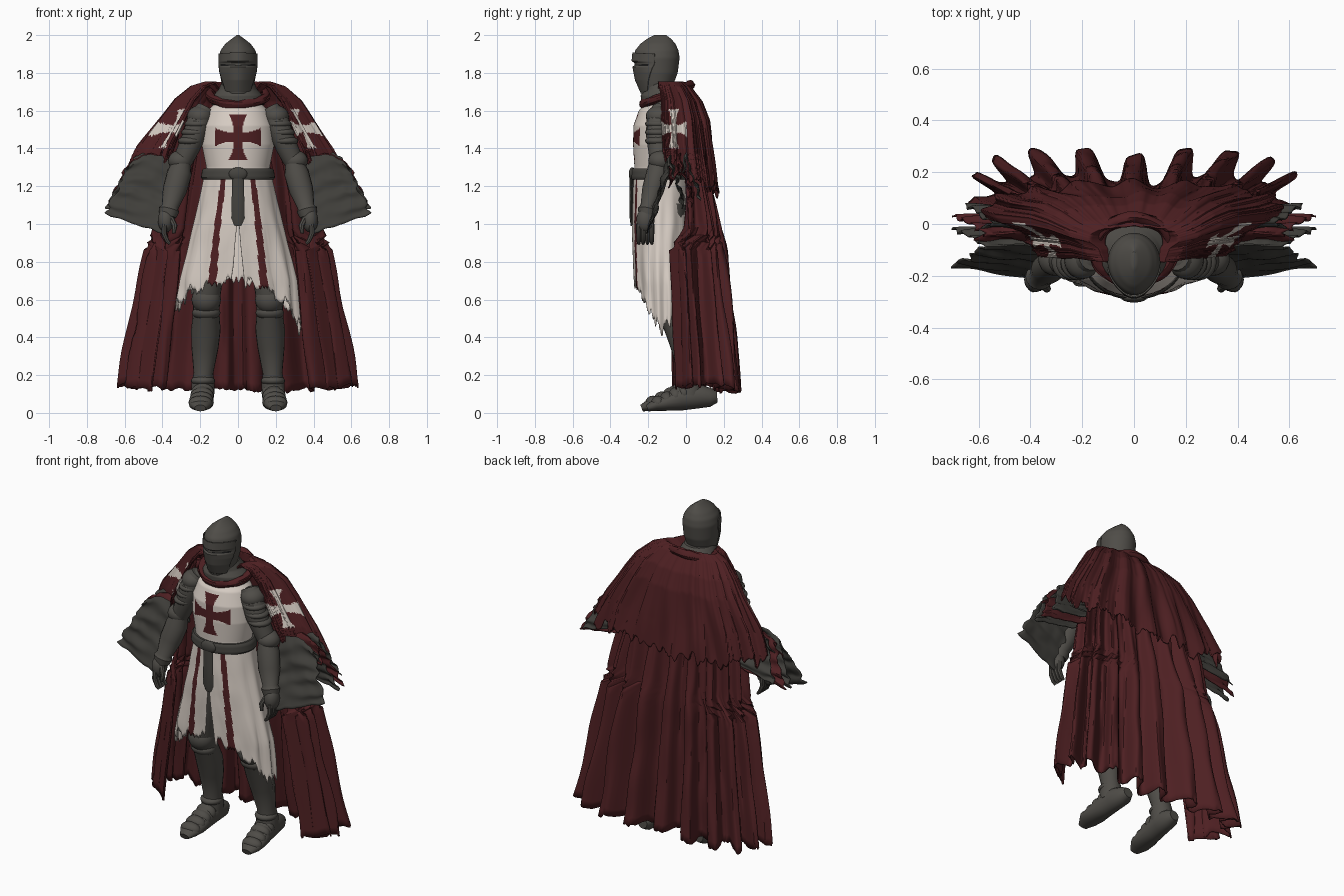
import bpy, bmesh, math
from math import sin, cos, pi
from mathutils import Vector, noise

if "Cube" in bpy.data.objects:
    bpy.data.objects.remove(bpy.data.objects["Cube"])


def material(name, r, g, b):
    m = bpy.data.materials.new(name)
    m.use_nodes = True
    m.diffuse_color = (r, g, b, 1)
    m.node_tree.nodes["Principled BSDF"].inputs["Base Color"].default_value = (r, g, b, 1)
    return m


steel = material("dull steel", 0.078, 0.073, 0.064)
leather = material("dark leather", 0.060, 0.057, 0.050)
charcoal = material("charcoal cloth", 0.050, 0.048, 0.042)
red = material("deep red cloth", 0.076, 0.014, 0.016)
white = material("off white cloth", 0.68, 0.61, 0.55)
black = material("slit black", 0.01, 0.01, 0.01)
parts = []


def finish(name, bm, mats, rule=None, thick=0):
    mesh = bpy.data.meshes.new(name)
    bmesh.ops.recalc_face_normals(bm, faces=bm.faces)
    if rule:
        for f in bm.faces:
            f.material_index = rule(f.calc_center_median())
    bm.to_mesh(mesh)
    bm.free()
    for m in mats:
        mesh.materials.append(m)
    ob = bpy.data.objects.new(name, mesh)
    bpy.context.collection.objects.link(ob)
    if thick:
        mod = ob.modifiers.new("thickness", "SOLIDIFY")
        mod.thickness = thick
    parts.append(ob)
    return ob


def grid(name, f, nu, nv, mats, rule=None, closed=False, cap=False, thick=0):
    """Surface from f(u, v); closed joins u, cap fills both ends of v."""
    bm = bmesh.new()
    n = nu if closed else nu + 1
    rows = [[bm.verts.new(f(i / nu, j / nv)) for i in range(n)] for j in range(nv + 1)]
    for a, b in zip(rows, rows[1:]):
        for i in range(nu):
            k = (i + 1) % n
            bm.faces.new((a[i], a[k], b[k], b[i]))
    if cap:
        bm.faces.new(rows[0])
        bm.faces.new(rows[-1])
    return finish(name, bm, mats, rule, thick)


def blend(t, rows):
    """Interpolate the columns of rows, keyed by their first column."""
    for p, q in zip(rows, rows[1:]):
        if t <= q[0]:
            k = (t - p[0]) / (q[0] - p[0])
            return [x + (y - x) * k for x, y in zip(p[1:], q[1:])]
    return rows[-1][1:]


def shell(name, rows, mats, rule=None, nu=48, nv=24, beak=0.0):
    """Upright elliptical body from rows of (z, rx, ry, centre y)."""
    def f(u, v):
        z = rows[0][0] + v * (rows[-1][0] - rows[0][0])
        rx, ry, cy = blend(z, rows)
        a = 2 * pi * u
        return rx * sin(a), cy - ry * cos(a) * (1 + beak * max(cos(a), 0) ** 6), z
    return grid(name, f, nu, nv, mats, rule, closed=True, cap=True)


def tube(name, pts, mat, n=16):
    """Limb through points (x, y, z, side radius, depth radius)."""
    ps = [Vector(p[:3]) for p in pts]

    def f(u, v):
        i = round(v * (len(pts) - 1))
        t = (ps[min(i + 1, len(ps) - 1)] - ps[max(i - 1, 0)]).normalized()
        side = Vector((1, 0, 0))
        side = (side - t * side.dot(t)).normalized()
        a = 2 * pi * u
        return ps[i] + side * cos(a) * pts[i][3] + t.cross(side) * sin(a) * pts[i][4]
    return grid(name, f, n, len(pts) - 1, [mat], closed=True, cap=True)


def ball(name, loc, scale, mat):
    bm = bmesh.new()
    bmesh.ops.create_uvsphere(bm, u_segments=20, v_segments=12, radius=1)
    for v in bm.verts:
        v.co = Vector(loc) + Vector([c * s for c, s in zip(v.co, scale)])
    return finish(name, bm, [mat])


def rough(a, b, size):
    return noise.noise(Vector((a, b, 3.7))) * size


def in_cross(a, b, size):
    hi, lo = max(abs(a), abs(b)), min(abs(a), abs(b))
    return hi < size and lo < size * (0.19 + 0.22 * (hi / size) ** 3)


def power(c, p):
    return math.copysign(abs(c) ** p, c)


# Helmet, pointed visor with eye slit, gorget
shell("helmet", [(1.69, .07, .07, -.165), (1.74, .086, .088, -.155), (1.80, .097, .106, -.15),
                 (1.88, .102, .116, -.15), (1.92, .092, .110, -.15), (1.955, .066, .088, -.145),
                 (1.98, .034, .062, -.14), (2.0, .006, .03, -.135)], [steel], nv=40, beak=.08)


def visor(u, v):
    a = (u - .5) * (1.7 + 1.1 * min(1, v * 1.3))
    z = 1.705 + .195 * v
    out = blend(v, [(0, .088), (.3, .112), (.64, .124), (.67, .114), (.74, .114), (.78, .128), (1, .124)])[0]
    return ((.088 + .018 * min(1, v * 2)) * sin(a),
            -.145 - out * cos(a) * (1 + .12 * max(cos(a), 0) ** 6), z + .012 * cos(a) * (v - .4))


grid("visor", visor, 40, 60, [steel, black],
     lambda c: int(1.838 < c.z < 1.846 and c.y < -.2 and abs(c.x) > .015), thick=.006)
shell("gorget", [(1.63, .14, .12, -.115), (1.68, .13, .125, -.115), (1.71, .105, .105, -.12),
                 (1.75, .085, .09, -.135)], [steel])

# Surcoat with chest cross
shell("surcoat", [(1.22, .175, .14, -.135), (1.3, .168, .138, -.135), (1.42, .192, .15, -.13),
                  (1.52, .188, .148, -.13), (1.6, .16, .125, -.125), (1.65, .11, .09, -.115)],
      [white, red], lambda c: int(c.y < -.13 and in_cross(c.x, c.z - 1.46, .121)), nu=200, nv=80)


# Skirt with two stripes, a front slit and a torn hem
def skirt(u, v):
    gap = .18 * max(0, v - .35)
    a = gap + u * (2 * pi - 2 * gap)
    s = sin(a)
    hem = .70 - (.25 if s > 0 else .13) * abs(s) ** 3 + rough(a * 7, 0, .05) + rough(a * 25, 1, .05)
    z = 1.25 + (hem - 1.25) * v
    rx, ry = blend(1.25 - z, [(0, .18, .145), (.25, .235, .155), (.55, .31, .145), (.8, .335, .13)])
    k = 1 + .03 * v * cos(a * 13) + rough(a * 3, v * 4, .03)
    return rx * s * k, -.13 - ry * cos(a) * k, z


def stripe(c):
    a = math.atan2(c.x / blend(1.25 - c.z, [(0, .18), (.25, .235), (.55, .31), (.8, .335)])[0],
                   -(c.y + .13) / .15)
    return int(abs(abs(a) - .46) < .075)


grid("skirt", skirt, 220, 30, [white, red], stripe, thick=.006)

# Belt, buckle and hanging strap
shell("belt", [(1.235, .188, .153, -.135), (1.245, .196, .158, -.135), (1.285, .19, .156, -.135),
               (1.295, .18, .15, -.135)], [leather], nv=6)
ball("belt_knot", (0, -.285, 1.265), (.05, .018, .035), leather)
tube("belt_strap", [(0, -.288, 1.27, .03, .01), (0, -.29, 1.15, .033, .01),
                    (0, -.288, 1.03, .036, .01), (0, -.285, .99, .018, .008)], leather, 8)


# Long pleated cape
def cape(u, v):
    z, w, yc, d, span = blend(v, [(0, 1.62, .28, -.01, .06, 1.7), (.3, 1.2, .40, .015, .105, 1.7),
                                  (.46, .95, .44, .03, .135, 1.75), (.52, .87, .47, .035, .145, 2.25),
                                  (1, .12, .60, .08, .175, 2.2)])
    a = (u * 2 - 1) * span
    c = cos(a)
    fold = (.008 + .04 * v) * math.tanh(2.2 * cos(a * 2 * pi / .33 + rough(a, v, .8)))
    fold += rough(a * 9, v * 5, .02)
    y = yc + d * power(c, .5 if c > 0 else .8) + fold * (.3 + abs(c)) - .05 * v * max(c, 0) ** 30
    z += v * v * (.03 * sin(a) ** 4 + rough(a * 8, 5, .03) + rough(a * 30, 2, .02))
    return (w + fold) * sin(a), y, z


grid("cape", cape, 280, 36, [red], thick=.008)


# Shoulder mantle; its front edge tucks in and carries a pale cross on each side
def mantle(u, v):
    z, w, yc, d, span = blend(v, [(0, 1.70, .11, -.08, .07, 2.7), (.12, 1.755, .17, -.07, .06, 2.6),
                                  (.25, 1.73, .25, -.05, .075, 2.55), (.4, 1.66, .335, -.02, .10, 2.55),
                                  (.53, 1.57, .40, -.005, .12, 2.55), (.78, 1.40, .515, .005, .135, 2.55),
                                  (1, 1.27, .575, .02, .14, 2.4)])
    a = (u * 2 - 1) * span
    c = cos(a)
    fold = v * (.012 * cos(a * 17) + rough(a * 6, v * 2, .035)) * (1 if c > 0 else .4)
    z += v ** 2 * (-.09 * max(c, 0) + rough(a * 9, 8, .07) + rough(a * 28, 4, .04))
    y = yc + fold * c + (d * c ** .6 if c > 0 else (.07 + .085 * min(1, v * 1.9)) * c)
    tuck = blend(-c, [(-1, 1), (0, 1), (.28, .79), (1, .66)])[0]
    side = math.copysign(tuck, sin(a)) if c < 0 else sin(a)
    return (w + fold) * side, y, z


grid("mantle", mantle, 300, 80, [red, white],
     lambda c: int(c.y < .03 and abs(c.x) > .2 and in_cross(c.y + .065, (c.z - 1.505) * .66, .068)), thick=.008)


# Rolled cloth collar, low at the front
def collar(u, v):
    a, b = 2 * pi * u, 2 * pi * v
    r = .021 + rough(a * 2, b, .008)
    return ((.15 + r * cos(b)) * sin(a), -.1 - (.125 + r * cos(b)) * cos(a),
            1.685 - .052 * cos(a) + r * 1.1 * sin(b))


grid("collar", collar, 60, 12, [red], closed=True)

for s, side in ((1, "left"), (-1, "right")):
    # Arm: plates, elbow, gauntlet
    tube(side + "_upper_arm", [(s * .17, -.13, 1.61, .05, .05), (s * .20, -.145, 1.56, .066, .064),
                               (s * .23, -.15, 1.47, .062, .062), (s * .28, -.14, 1.36, .055, .055),
                               (s * .30, -.14, 1.32, .05, .05)], steel)
    tube(side + "_forearm", [(s * .295, -.14, 1.34, .045, .05), (s * .31, -.15, 1.27, .065, .06),
                             (s * .335, -.175, 1.18, .064, .058), (s * .36, -.2, 1.09, .045, .042),
                             (s * .365, -.205, 1.075, .055, .05), (s * .372, -.21, 1.04, .045, .042)], steel)
    ball(side + "_pauldron", (s * .2, -.135, 1.57), (.07, .078, .058), steel)
    for k in range(3):
        ball(side + "_arm_plate", (s * (.215 + .018 * k), -.147, 1.53 - .045 * k), (.068, .07, .028), steel)
    ball(side + "_elbow", (s * .305, -.135, 1.335), (.065, .065, .055), steel)
    ball(side + "_palm", (s * .382, -.215, 1.02), (.042, .048, .065), steel)
    for k in range(4):
        y = -.25 + .023 * k
        tube(side + "_finger", [(s * .39, y, 1.0, .015, .014), (s * .392, y, .95, .014, .013),
                                (s * .375, y, .91, .012, .012), (s * .36, y, .895, .008, .008)], steel, 8)
    tube(side + "_thumb", [(s * .355, -.235, 1.03, .016, .016), (s * .335, -.25, .99, .015, .015),
                           (s * .34, -.255, .95, .009, .009)], steel, 8)

    # Wide hanging sleeve: long in front, short behind, with red and dark inner layers
    def sleeve(u, v, s=s, layer=0):
        t = abs(v * 2 - 1)
        x = (1 - t) * (.35 + .22 * u) + t * (.38 + .32 * u)
        if v > .5:
            low, y = 1.14 - .06 * u, -.09 + t * .08
        else:
            low, y = .945 + .115 * u, -.09 + t * (-.13 + .055 * u)
        z = (1 - t) * (1.34 + .14 * u * (1 - u) - .02 * u) + t * low
        y += .006 * sin(t * 26 + u * 3) + rough(u * 2, v * 16, .016)
        x += u * rough(v * 18, 6 + layer, .022)
        return s * x, y + layer * .05, z + layer * .01 + rough(u * 6, v * 5, .012)
    grid(side + "_sleeve", sleeve, 20, 60, [charcoal], thick=.006)
    grid(side + "_sleeve_lining", lambda u, v: sleeve(u, .3 + v * .7, layer=1), 20, 40, [red], thick=.006)
    grid(side + "_sleeve_back", lambda u, v: sleeve(u * .9, .35 + v * .6, layer=1.8), 20, 40, [charcoal],
         thick=.006)

    # Leg: thigh, knee, greave, plated shoe
    tube(side + "_leg", [(s * .10, -.10, 1.1, .09, .1), (s * .14, -.11, .85, .09, .09),
                         (s * .165, -.11, .68, .08, .08), (s * .167, -.10, .6, .072, .075),
                         (s * .168, -.075, .53, .07, .07), (s * .17, -.035, .44, .078, .076),
                         (s * .175, -.01, .35, .072, .07), (s * .183, .015, .21, .052, .055),
                         (s * .185, .02, .15, .062, .065), (s * .187, .02, .09, .06, .065)], steel, 20)
    ball(side + "_knee", (s * .168, -.115, .60), (.078, .07, .075), steel)
    ball(side + "_knee_plate", (s * .168, -.095, .53), (.075, .062, .04), steel)
    ball(side + "_ankle_plate", (s * .185, .01, .17), (.064, .066, .03), steel)
    step = -.03 if s < 0 else 0
    tube(side + "_shoe", [(s * .18, .165 + step, .085, .03, .03), (s * .18, .13 + step, .082, .05, .05),
                          (s * .185, .05 + step, .09, .058, .068), (s * .19, -.03 + step, .078, .06, .066),
                          (s * .195, -.10 + step, .055, .067, .045), (s * .2, -.16 + step, .042, .06, .033),
                          (s * .2, -.205 + step, .025, .03, .018)], steel)
    for k in range(4):
        ball(side + "_shoe_plate", (s * (.187 + .004 * k), -.01 - .045 * k + step, .105 - .017 * k),
             (.062, .04, .052 - .005 * k), steel)

# Stand the figure on the ground and soften the shading
for ob in parts:
    for v in ob.data.vertices:
        v.co.z = max(v.co.z, 0)
bpy.ops.object.select_all(action="DESELECT")
for ob in parts:
    ob.select_set(True)
bpy.context.view_layer.objects.active = parts[0]
bpy.ops.object.shade_smooth_by_angle(angle=math.radians(40))
